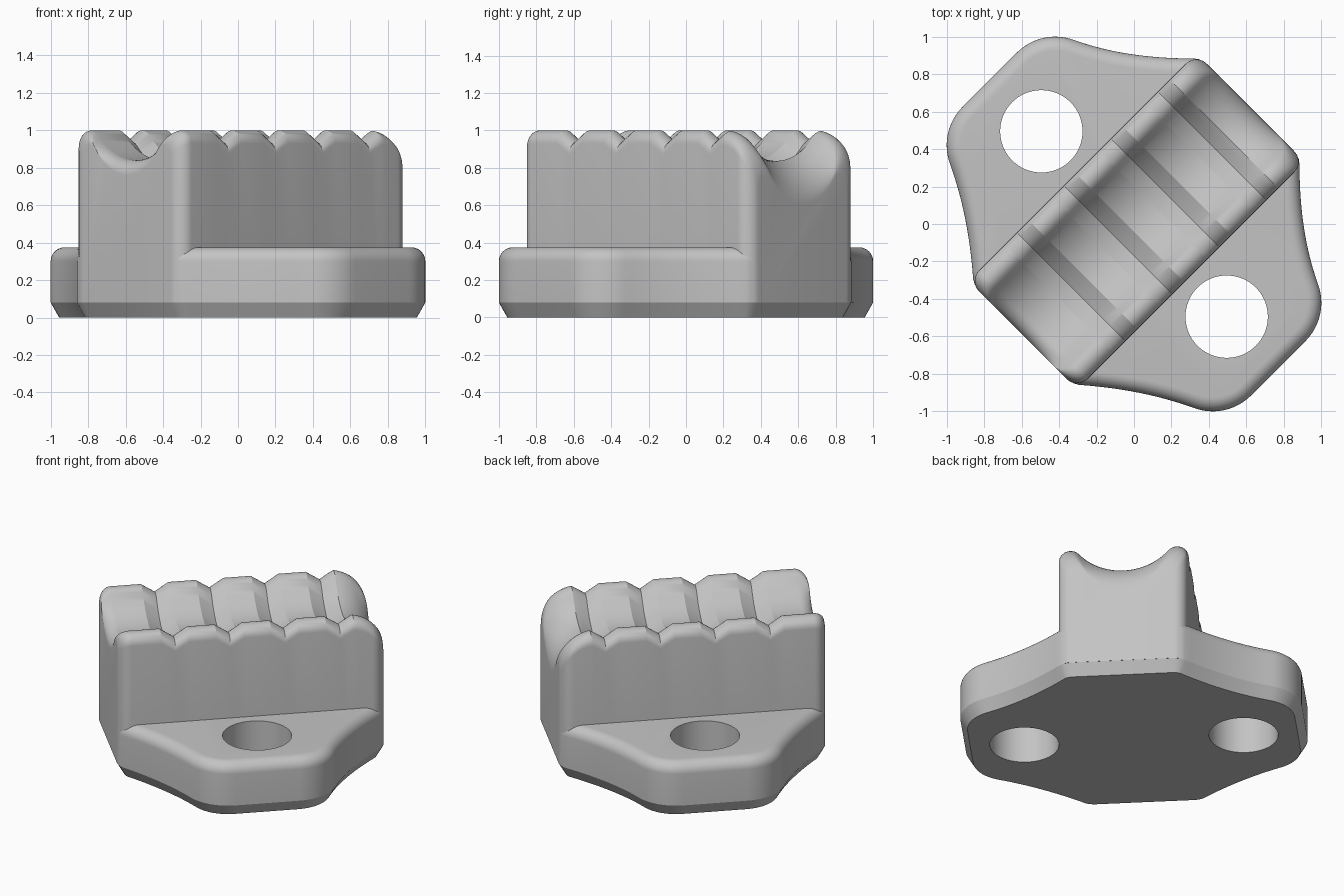
import bpy, bmesh, math
from mathutils import Vector, Matrix

if "Cube" in bpy.data.objects:
    bpy.data.objects.remove(bpy.data.objects["Cube"])

grey = bpy.data.materials.new("light_grey")
grey.use_nodes = True
colour = (0.55, 0.55, 0.55, 1)
grey.diffuse_color = colour
grey.node_tree.nodes["Principled BSDF"].inputs["Base Color"].default_value = colour

TURN = Matrix.Rotation(math.radians(45), 4, "Z")
LOW, HIGH, HALF = -0.84, 0.88, 0.41   # block ends and half width
CHAMFER = 0.08                        # height of the bottom chamfer


def loft(name, rings):
    """Skin a list of closed rings and cap both ends."""
    bm = bmesh.new()
    rows = [[bm.verts.new(p) for p in ring] for ring in rings]
    n = len(rows[0])
    for a, b in zip(rows, rows[1:]):
        for i in range(n):
            j = (i + 1) % n
            bm.faces.new((a[i], a[j], b[j], b[i]))
    bm.faces.new(rows[0][::-1])
    bm.faces.new(rows[-1])
    bmesh.ops.recalc_face_normals(bm, faces=bm.faces)
    bm.transform(TURN)
    mesh = bpy.data.meshes.new(name)
    bm.to_mesh(mesh)
    bm.free()
    mesh.materials.append(grey)
    obj = bpy.data.objects.new(name, mesh)
    bpy.context.collection.objects.link(obj)
    return obj


def activate(obj):
    bpy.ops.object.select_all(action="DESELECT")
    obj.select_set(True)
    bpy.context.view_layer.objects.active = obj


def arc(cx, cy, r, start, end, steps):
    angles = [math.radians(start + (end - start) * i / steps) for i in range(steps + 1)]
    return [(cx + r * math.cos(a), cy + r * math.sin(a)) for a in angles]


def fillet(dist, r):
    """Setback of a rounded edge at a distance from the end."""
    return r - math.sqrt(r * r - (r - dist) ** 2) if dist < r else 0


# Clamp block: saddle section swept lengthwise, with rounded ends and V notches
lip = arc(0.34, 0.93, 0.07, 0, 139.6, 10)
dip = arc(0, 1.211, 0.371, -39.6, -90, 10)[1:]
half = [(HALF, CHAMFER)] + lip + dip
section = half + [(-v, z) for v, z in half[-2::-1]]

NOTCHES = [-0.475 + 0.355 * k for k in range(4)]
NOTCH_W, NOTCH_D = 0.09, 0.06
END_R, NOSE_R, SIDE_R = 0.08, 0.24, 0.08

stations = set()
for i in range(13):
    c = 1 - math.cos(math.pi / 2 * i / 12)
    stations |= {round(LOW + END_R * c, 4), round(HIGH - NOSE_R * c, 4),
                 round(HIGH - SIDE_R * c, 4)}
for c in NOTCHES:
    stations |= {round(c + s * NOTCH_W, 4) for s in (-1, 0, 1)}

rings = []
for u in sorted(stations):
    lo, hi = max(u - LOW, 0), max(HIGH - u, 0)
    scale = 1 - fillet(min(lo, hi), SIDE_R) / HALF
    drop = fillet(lo, END_R) + fillet(hi, NOSE_R)
    drop += sum(max(0, 1 - abs(u - c) / NOTCH_W) for c in NOTCHES) * NOTCH_D
    rings.append([(u, v * scale, z - drop if z > CHAMFER else z) for v, z in section])
block = loft("clamp_block", rings)


# Base plate: waisted outline with two lobes
def lobe_side(end):
    """Outline from the block corner to the outer edge of a lobe."""
    p0, p1, p2 = Vector((end, 0.40)), Vector((0.589, 0.661)), Vector((0.468, 0.923))
    pts = []
    for i in range(16):
        t = i / 16
        pts.append(tuple(p0 * (1 - t) ** 2 + p1 * 2 * t * (1 - t) + p2 * t * t))
    return pts + arc(0.205, 0.80, 0.29, 25, 90, 12)


def end_side(tip):
    return [(tip, 0.33), (tip - 0.01, 0.375)]


right = end_side(HIGH - 0.001) + lobe_side(0.85)
left = end_side(-LOW - 0.001) + lobe_side(0.815)
upper = right + [(-u, v) for u, v in reversed(left)]
outline = upper + [(u, -v) for u, v in reversed(upper)]


def inset(points, d):
    """Move a closed outline inward with mitred corners."""
    out, n = [], len(points)
    for i in range(n):
        a, b, c = (Vector(points[(i + k) % n]) for k in (-1, 0, 1))
        e, f = (b - a).normalized(), (c - b).normalized()
        n1, n2 = Vector((-e.y, e.x)), Vector((-f.y, f.x))
        out.append(b + (n1 + n2) * d / (1 + n1.dot(n2)))
    return out


TOP, EDGE_R = 0.375, 0.075
levels = [(0.045, 0), (0, CHAMFER)]
for i in range(9):
    a = math.pi / 2 * i / 8
    levels.append((EDGE_R * (1 - math.cos(a)), TOP - EDGE_R * (1 - math.sin(a))))
base = loft("base_plate", [[(p.x, p.y, z) for p in inset(outline, d)] for d, z in levels])

# Bolt holes through the lobes
for side in (-1, 1):
    cutter = loft("hole_cutter", [[(x, y, z) for x, y in arc(0, side * 0.70, 0.22, 0, 360, 64)[:-1]]
                                  for z in (-0.2, 0.6)])
    cutter.hide_render = True
    mod = base.modifiers.new("bolt_hole", "BOOLEAN")
    mod.operation, mod.solver, mod.object = "DIFFERENCE", "EXACT", cutter
    activate(base)
    bpy.ops.object.modifier_apply(modifier=mod.name)
    bpy.data.objects.remove(cutter)

for obj in (block, base):
    activate(obj)
    bpy.ops.object.shade_smooth_by_angle(angle=math.radians(25))
